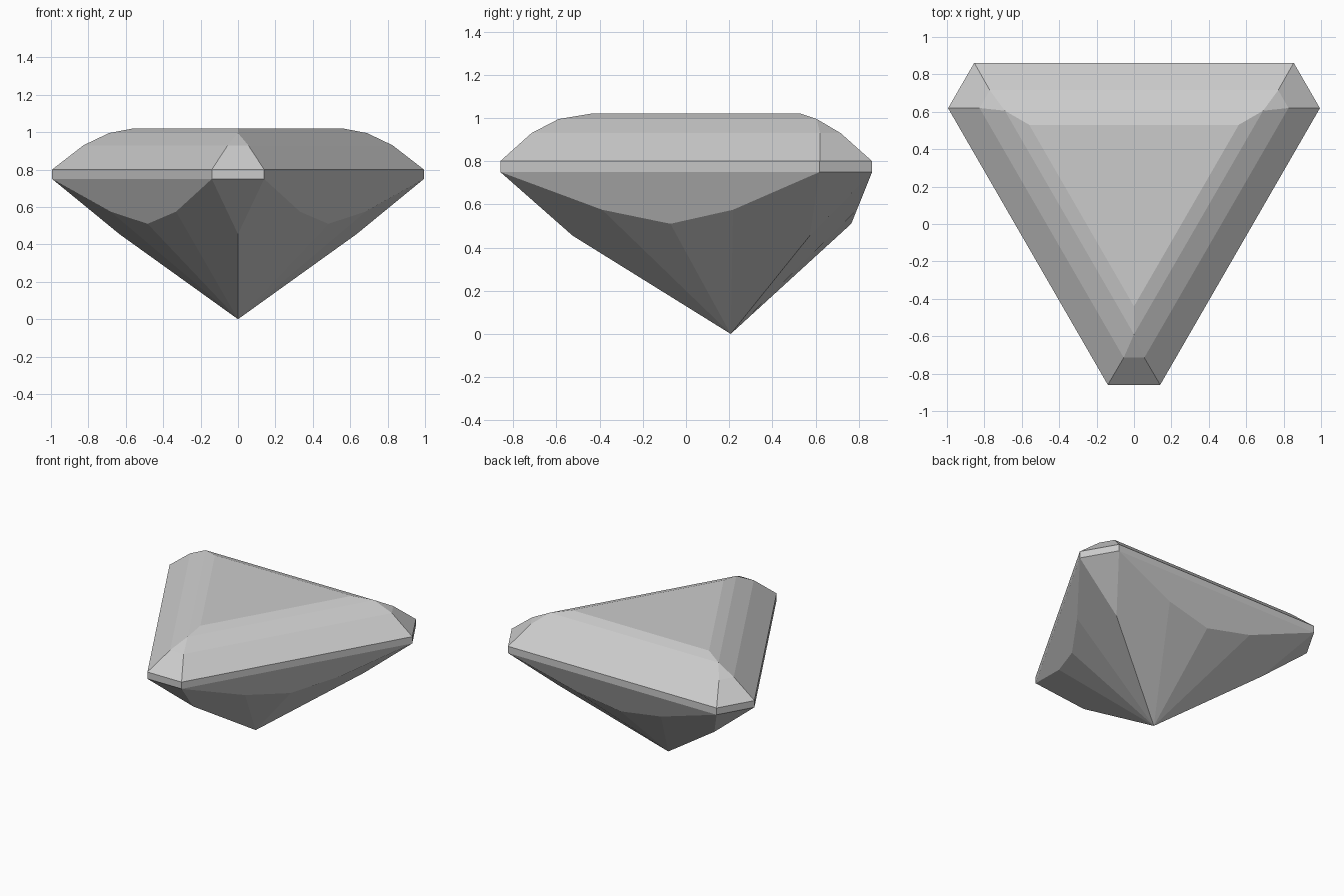
import bpy, bmesh
from math import radians
from mathutils import Matrix, Vector

cube = bpy.data.objects.get("Cube")
if cube:
    bpy.data.objects.remove(cube)

GREY = (0.6, 0.6, 0.6, 1)
AXIS = Vector((0, 0.207, 0))

grey = bpy.data.materials.new("gem grey")
grey.use_nodes = True
grey.diffuse_color = GREY
grey.node_tree.nodes["Principled BSDF"].inputs["Base Color"].default_value = GREY

# Facet corners of one third of the stone, measured from its vertical axis
third = [(0, -0.647, 1.02), (0, -0.797, 0.995), (0, -0.732, 0.455)]
for side in (-1, 1):
    third += [(side * 0.055, -0.922, 0.93),    # crown corner facet
              (side * 0.14, -1.067, 0.80),     # girdle top
              (side * 0.14, -1.067, 0.75)]     # girdle bottom

# Lower edge of the long facet under each side of the girdle
under_side = [(-0.35, 0.5845, 0.575), (0, 0.558, 0.51), (0.35, 0.5845, 0.575)]

# Repeat three times round the axis and wrap in flat facets
bm = bmesh.new()
bm.verts.new(AXIS)
for turn in range(3):
    spin = Matrix.Rotation(radians(120 * turn), 3, "Z")
    for point in third + under_side:
        bm.verts.new(spin @ Vector(point) + AXIS)
bmesh.ops.convex_hull(bm, input=bm.verts[:])
bmesh.ops.dissolve_limit(bm, angle_limit=radians(1.5), verts=bm.verts[:], edges=bm.edges[:])
bmesh.ops.recalc_face_normals(bm, faces=bm.faces[:])

mesh = bpy.data.meshes.new("gemstone")
bm.to_mesh(mesh)
bm.free()
mesh.materials.append(grey)
gem = bpy.data.objects.new("gemstone", mesh)
bpy.context.collection.objects.link(gem)
